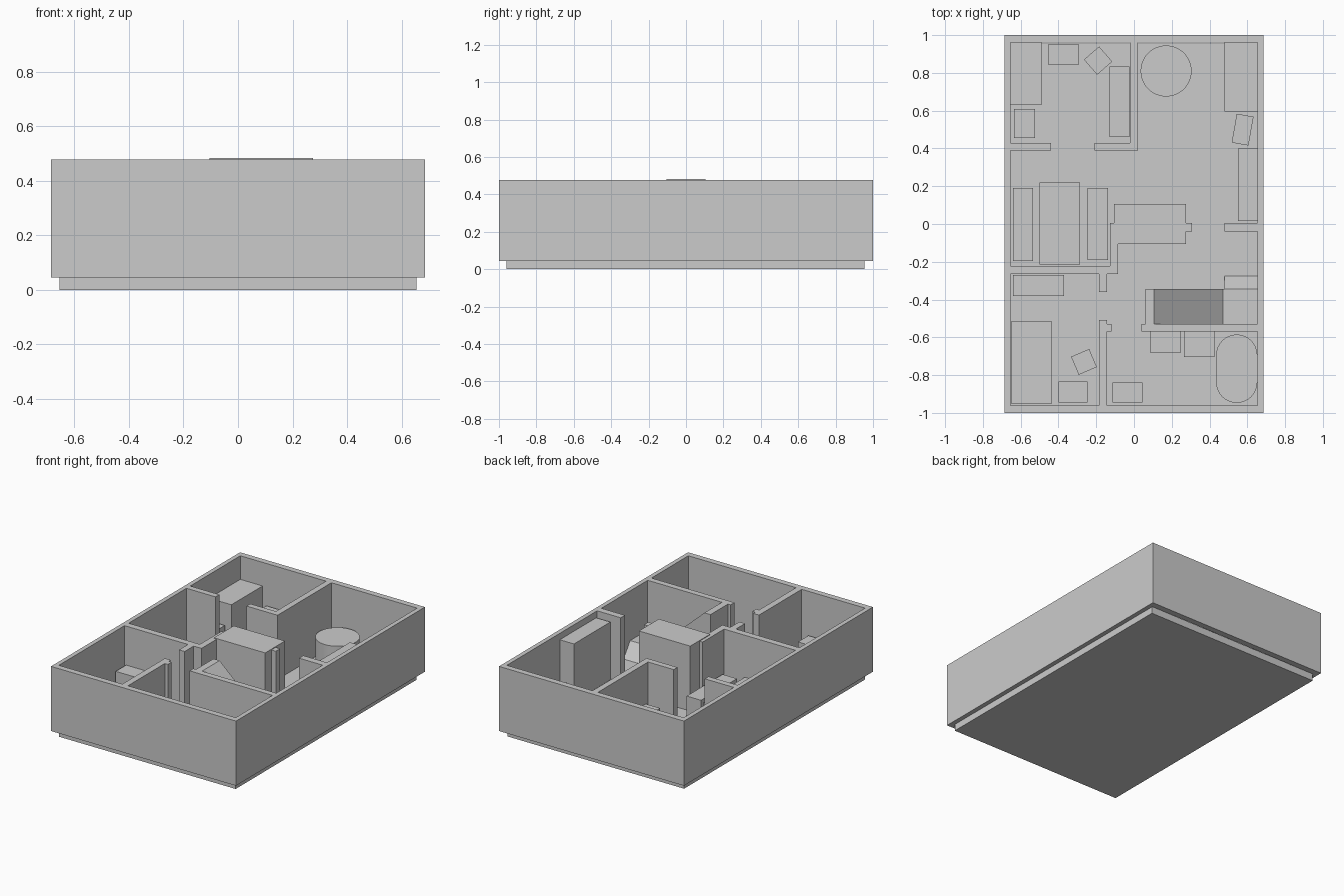
import bpy, bmesh
from math import radians, sin, cos, pi
from mathutils import Matrix, Vector

if "Cube" in bpy.data.objects:
    bpy.data.objects.remove(bpy.data.objects["Cube"])

FLOOR, TOP = 0.048, 0.478


def finish(name, bm):
    bmesh.ops.recalc_face_normals(bm, faces=bm.faces)
    mesh = bpy.data.meshes.new(name)
    bm.to_mesh(mesh)
    bm.free()
    ob = bpy.data.objects.new(name, mesh)
    bpy.context.collection.objects.link(ob)
    return ob


def add_box(bm, x0, x1, y0, y1, z0, z1, turn=0):
    centre = Vector(((x0 + x1) / 2, (y0 + y1) / 2, (z0 + z1) / 2))
    size = Matrix.Diagonal((x1 - x0, y1 - y0, z1 - z0, 1))
    rot = Matrix.Rotation(radians(turn), 4, 'Z')
    bmesh.ops.create_cube(bm, size=1, matrix=Matrix.Translation(centre) @ rot @ size)


def box(name, x0, x1, y0, y1, z1, z0=FLOOR, turn=0):
    bm = bmesh.new()
    add_box(bm, x0, x1, y0, y1, z0, z1, turn)
    return finish(name, bm)


def prism(name, points, offset):
    bm = bmesh.new()
    face = bm.faces.new([bm.verts.new(p) for p in points])
    ext = bmesh.ops.extrude_face_region(bm, geom=[face], use_keep_orig=True)
    verts = [g for g in ext['geom'] if isinstance(g, bmesh.types.BMVert)]
    bmesh.ops.translate(bm, verts=verts, vec=offset)
    return finish(name, bm)


# Floor slab
box("floor_slab", -0.655, 0.655, -0.96, 0.955, FLOOR, 0)

# Outer wall shell
bm = bmesh.new()
for x0, x1, y0, y1 in [(-0.685, 0.685, 0.96, 1), (-0.685, 0.685, -1, -0.96),
                       (-0.685, -0.655, -0.96, 0.96), (0.655, 0.685, -0.96, 0.96)]:
    add_box(bm, x0, x1, y0, y1, FLOOR - 0.003, TOP)
finish("outer_walls", bm)

# Partition walls with door gaps
bm = bmesh.new()
for x0, x1, y0, y1 in [
    (-0.02, 0.02, 0.39, 0.96), (-0.21, -0.02, 0.39, 0.43), (-0.655, -0.44, 0.39, 0.43),
    (-0.655, -0.085, -0.265, -0.222), (-0.127, -0.085, -0.222, 0.005),
    (0.275, 0.308, -0.04, 0.005), (0.48, 0.655, -0.04, 0.005),
    (-0.185, -0.143, -0.36, -0.265), (-0.185, -0.143, -0.96, -0.508),
    (-0.143, -0.12, -0.57, -0.53), (0.04, 0.655, -0.57, -0.53), (0.06, 0.105, -0.53, -0.345),
]:
    add_box(bm, x0, x1, y0, y1, FLOOR, TOP)
finish("partition_walls", bm)

# Central closet block
box("central_closet", -0.105, 0.275, -0.105, 0.105, 0.483)

# Staircase: short lower flight, landing, steep upper flight
LAND = 0.145
prism("upper_flight", [(0.105, -0.345, FLOOR), (0.472, -0.345, FLOOR),
                       (0.472, -0.345, LAND), (0.105, -0.345, TOP)], (0, -0.185, 0))
box("landing", 0.472, 0.655, -0.53, -0.345, LAND)
prism("lower_flight", [(0.478, -0.345, FLOOR), (0.478, -0.275, FLOOR),
                       (0.478, -0.345, LAND)], (0.177, 0, 0))

# Box furniture: name, x0, x1, y0, y1, top, turn
for name, x0, x1, y0, y1, z1, turn in [
    ("corner_cabinet", -0.655, -0.49, 0.63, 0.96, 0.32, 0),
    ("back_shelf", -0.455, -0.29, 0.845, 0.95, 0.2, 0),
    ("desk_chair", -0.243, -0.137, 0.812, 0.918, 0.13, 41),
    ("study_desk", -0.13, -0.025, 0.46, 0.835, 0.21, 0),
    ("side_cabinet", -0.635, -0.525, 0.455, 0.61, 0.18, 0),
    ("kitchen_counter", 0.48, 0.655, 0.595, 0.96, 0.2, 0),
    ("armchair", 0.53, 0.62, 0.422, 0.577, 0.17, -10),
    ("tall_cupboard", 0.55, 0.655, 0.015, 0.4, 0.435, 0),
    ("left_bench", -0.64, -0.535, -0.195, 0.19, 0.15, 0),
    ("dining_table", -0.5, -0.285, -0.215, 0.22, 0.2, 0),
    ("right_bench", -0.245, -0.138, -0.19, 0.19, 0.19, 0),
    ("dresser", -0.64, -0.37, -0.38, -0.27, 0.22, 0),
    ("bed", -0.65, -0.435, -0.95, -0.515, 0.15, 0),
    ("bedroom_chair", -0.317, -0.213, -0.782, -0.678, 0.13, 23),
    ("bedroom_desk", -0.4, -0.245, -0.945, -0.835, 0.19, 0),
    ("bath_cabinet", -0.115, 0.045, -0.945, -0.84, 0.19, 0),
    ("wash_basin", 0.085, 0.248, -0.68, -0.57, 0.19, 0),
    ("toilet", 0.265, 0.425, -0.705, -0.57, 0.15, 0),
]:
    box(name, x0, x1, y0, y1, z1, turn=turn)

# Round table
bm = bmesh.new()
bmesh.ops.create_cone(bm, cap_ends=True, segments=48, radius1=0.135, radius2=0.135,
                      depth=0.213 - FLOOR,
                      matrix=Matrix.Translation((0.17, 0.81, (0.213 + FLOOR) / 2)))
round_table = finish("round_table", bm)

# Bathtub with rounded ends
r, outline = 0.109, []
for cy, start in ((-0.694, 0), (-0.838, pi)):
    for i in range(17):
        a = start + pi * i / 16
        outline.append((0.544 + r * cos(a), cy + r * sin(a), FLOOR))
tub = prism("bathtub", outline, (0, 0, 0.12))

# Smooth the curved sides
for ob in (round_table, tub):
    ob.select_set(True)
bpy.context.view_layer.objects.active = tub
bpy.ops.object.shade_smooth_by_angle()
